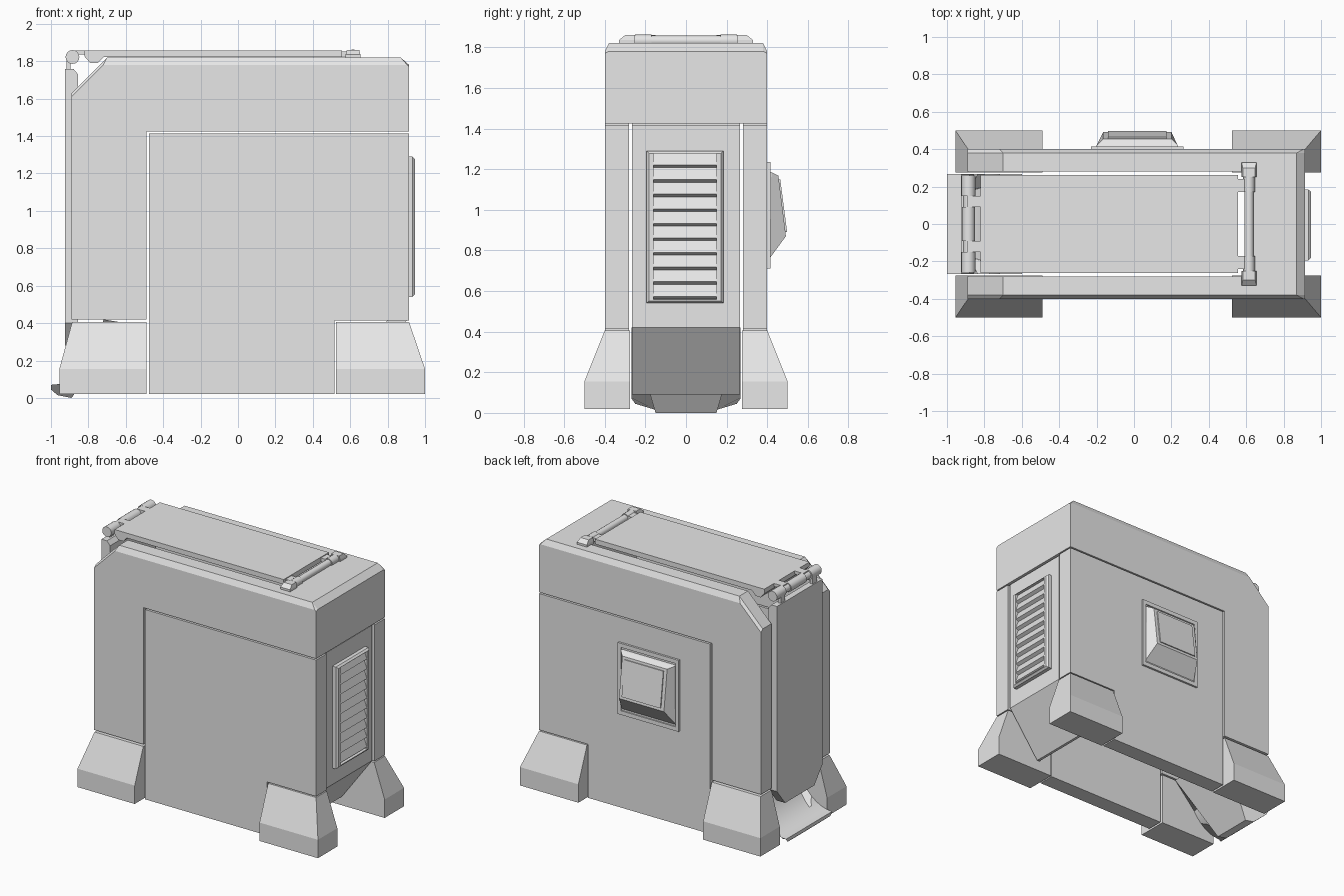
import bpy, bmesh, math

if "Cube" in bpy.data.objects:
    bpy.data.objects.remove(bpy.data.objects["Cube"])

grey = bpy.data.materials.new("light grey")
grey.diffuse_color = (0.8, 0.8, 0.8, 1)
grey.use_nodes = True
grey.node_tree.nodes["Principled BSDF"].inputs["Base Color"].default_value = grey.diffuse_color


def loft(name, rings, smooth=False):
    """Skin a list of equal-length rings and cap both ends."""
    bm = bmesh.new()
    loops = [[bm.verts.new(p) for p in r] for r in rings]
    n = len(rings[0])
    for a, b in zip(loops, loops[1:]):
        for i in range(n):
            j = (i + 1) % n
            bm.faces.new((a[i], a[j], b[j], b[i]))
    bm.faces.new(loops[0])
    bm.faces.new(loops[-1][::-1])
    bmesh.ops.recalc_face_normals(bm, faces=bm.faces)
    me = bpy.data.meshes.new(name)
    bm.to_mesh(me)
    bm.free()
    ob = bpy.data.objects.new(name, me)
    bpy.context.collection.objects.link(ob)
    me.materials.append(grey)
    if smooth:
        bpy.ops.object.select_all(action='DESELECT')
        ob.select_set(True)
        bpy.context.view_layer.objects.active = ob
        bpy.ops.object.shade_smooth_by_angle(angle=math.radians(35))
    return ob


def prism(name, pts, y0, y1, smooth=False):
    """Extrude an x-z profile along y."""
    return loft(name, [[(x, y, z) for x, z in pts] for y in (y0, y1)], smooth)


def rect(x0, x1, y0, y1, z):
    return [(x0, y0, z), (x1, y0, z), (x1, y1, z), (x0, y1, z)]


def box(name, x0, x1, y0, y1, z0, z1):
    return loft(name, [rect(x0, x1, y0, y1, z0), rect(x0, x1, y0, y1, z1)])


def rod(name, x, z, r, y0, y1):
    pts = [(x + r * math.cos(a * math.pi / 8), z + r * math.sin(a * math.pi / 8))
           for a in range(16)]
    return prism(name, pts, y0, y1, True)


def cut(ob, cutter):
    m = ob.modifiers.new("cut", 'BOOLEAN')
    m.operation, m.solver, m.object = 'DIFFERENCE', 'EXACT', cutter
    bpy.context.view_layer.objects.active = ob
    bpy.ops.object.modifier_apply(modifier=m.name)
    bpy.data.objects.remove(cutter)


# Upper shell: chamfered arch, opened along the middle
low = [(.915, 1.425), (-.49, 1.425), (-.49, .42), (-.89, .42)]
inner = low + [(-.89, 1.63), (-.70, 1.82), (.87, 1.82), (.915, 1.78)]
outer = low + [(-.89, 1.61), (-.72, 1.78), (.905, 1.78), (.915, 1.77)]
shell = loft("upper_shell", [[(x, y, z) for x, z in p] for y, p in
                             ((-.4, outer), (-.38, inner), (.38, inner), (.4, outer))])
cut(shell, box("shell_cutter", -1.5, .60, -.28, .28, 0, 2.5))

# Side panels and flared feet on both sides
panel = [(-.475, .02), (.515, .02), (.515, .413), (.915, .413), (.915, 1.415), (-.475, 1.415)]
for s, side in ((-1, "front"), (1, "back")):
    prism(side + "_side_panel", panel, s * .28, s * .4)
    for tag, fixed, wide, top in (("left", -.49, -.955, -.887), ("right", .525, 1.0, .915)):
        loft(f"{side}_{tag}_foot", [rect(fixed, wide, s * .275, s * .5, .02),
                                    rect(fixed, wide, s * .275, s * .5, .155),
                                    rect(fixed, top, s * .275, s * .4, .405)])

# Right end: recessed panel with a sloped underside wedge
prism("end_panel", [(.905, 1.415), (.905, .42), (.66, .09), (.64, .09), (.80, .42), (.80, 1.415)],
      -.265, .265)

# Louvred vent: tapered frame, backing plate, slats
vy, vz0, vz1 = -.005, .54, 1.29
vent = loft("vent_frame", [[(x, vy + a * (.19 - d), z) for a, z in
                            ((-1, vz0 + d), (1, vz0 + d), (1, vz1 - d), (-1, vz1 - d))]
                           for x, d in ((.90, 0), (.932, 0), (.945, .012))])
cut(vent, box("vent_cutter", .918, 1.1, vy - .155, vy + .155, vz0 + .018, vz1 - .014))
for i in range(10):
    z = .56 + .0718 * i
    prism(f"vent_slat_{i + 1}", [(.912, z + .071), (.922, z + .071), (.943, z + .014), (.916, z)],
          vy - .157, vy + .157)

# Left end: door panel with cut lower corners and a sloped top
def door_ring(x, top):
    return [(x, -.265, top), (x, -.265, .40), (x, -.17, .28),
            (x, .17, .28), (x, .265, .40), (x, .265, top)]


loft("left_door", [door_ring(-.925, 1.76), door_ring(-.88, 1.76), door_ring(-.855, 1.73)])

# Curved chute below the door, its lip narrowed at the bottom
arc = [(-.72 - .28 * (1 - math.cos(t)), .42 - .35 * math.sin(t))
       for t in (math.pi / 2 * k / 10 for k in range(11))]
chute_profile = [(-.60, .40)] + arc + [(-1, .045), (-.965, .015), (-.89, 0)]
edge = []
for x, z in chute_profile:
    edge.append((x, .15 if z < .02 else .25 if z < .05 else .268, z))
loft("chute", [[(x, -w, z) for x, w, z in edge], edge], True)

# Top lid with notched hinge end and handle end
prism("top_lid", [(-.82, 1.858), (-.82, 1.825), (-.79, 1.79), (-.75, 1.79),
                  (-.72, 1.822), (.555, 1.822), (.555, 1.858)], -.262, .262)
for s, side in ((-1, "front"), (1, "back")):
    y0, y1 = sorted((s * .17, s * .24))
    box(side + "_lid_tab", .55, .60, y0, y1, 1.826, 1.852)
    # Bar end mounts, sloped at their outer side
    loft(side + "_bar_mount", [rect(.575, .655, s * .25, s * .33, 1.815),
                               rect(.575, .655, s * .25, s * .33, 1.835),
                               rect(.582, .648, s * .25, s * .30, 1.86)])
    y0, y1 = sorted((s * .17, s * .25))
    rod(side + "_bar_collar", .615, 1.832, .031, y0, y1)
    # Hinge knuckles and the links to lid and door
    y0, y1 = sorted((s * .15, s * .26))
    rod(side + "_hinge_knuckle", -.885, 1.823, .037, y0, y1)
    y0, y1 = sorted((s * .09, s * .15))
    box(side + "_hinge_lid_link", -.89, -.81, y0, y1, 1.835, 1.858)
    y0, y1 = sorted((s * .16, s * .21))
    box(side + "_hinge_door_link", -.918, -.895, y0, y1, 1.74, 1.825)
rod("handle_bar", .615, 1.832, .025, -.25, .25)
rod("hinge_pin", -.885, 1.823, .028, -.26, .26)
rod("hinge_center", -.885, 1.823, .035, -.09, .09)

# Back box: framed mounting plate, tilted tapered housing, screen
def back_rect(x0, x1, lo, hi):
    (y0, z0), (y1, z1) = lo, hi
    return [(x0, y0, z0), (x1, y0, z0), (x1, y1, z1), (x0, y1, z1)]


plate = loft("back_plate", [back_rect(-.23, .265, (y, .71), (y, 1.235)) for y in (.398, .415)])
cut(plate, box("plate_cutter", -.205, .24, .406, .5, .74, 1.205))
loft("back_housing", [back_rect(-.20, .235, (.404, .75), (.404, 1.19)),
                      back_rect(-.20, .235, (.415, .765), (.42, 1.185)),
                      back_rect(-.165, .20, (.492, .87), (.455, 1.168))])
loft("back_screen", [back_rect(-.14, .175, (.488, .89), (.456, 1.15)),
                     back_rect(-.14, .175, (.498, .89), (.464, 1.15))])
